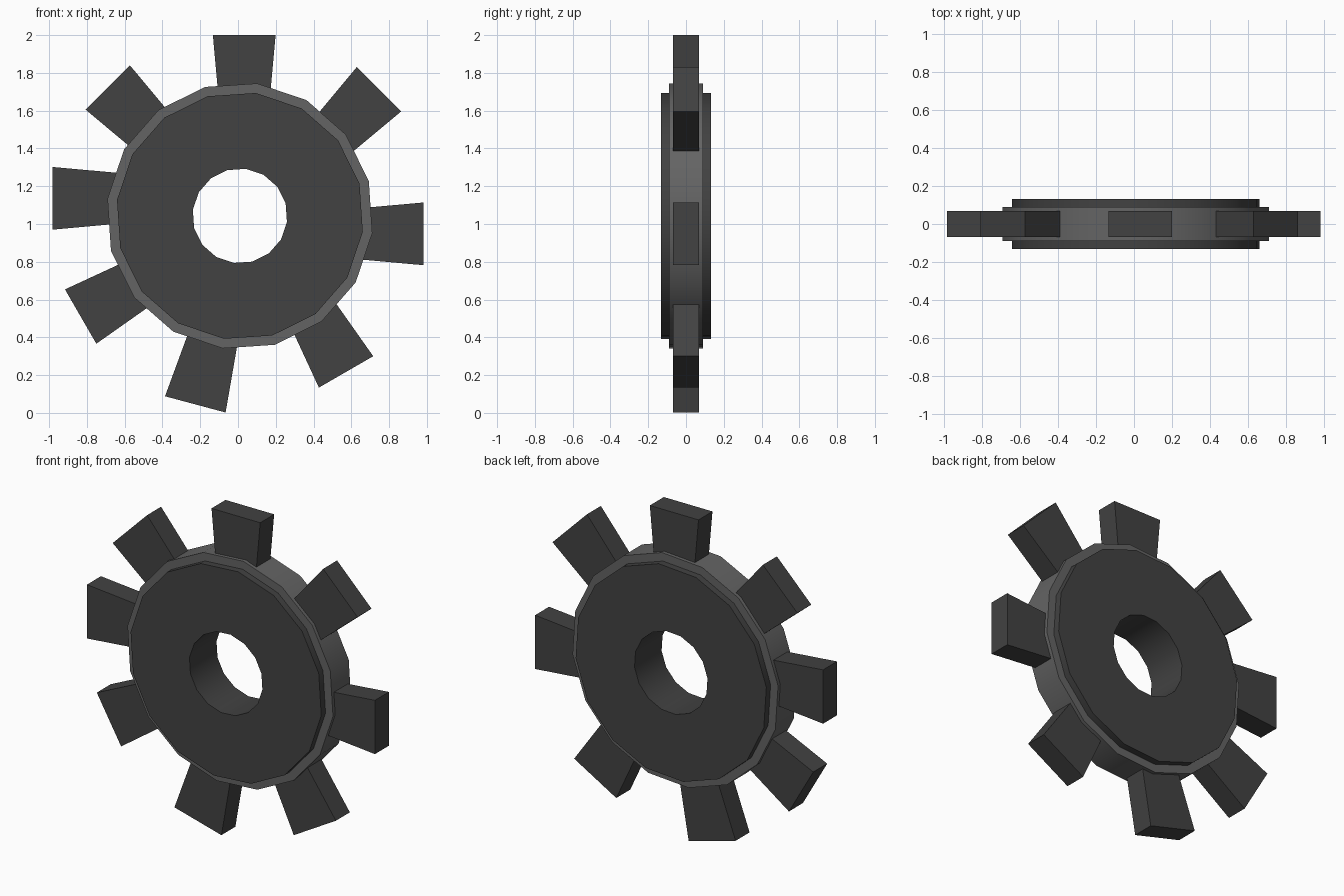
import bpy, bmesh, math

if "Cube" in bpy.data.objects:
    bpy.data.objects.remove(bpy.data.objects["Cube"])

CX, CZ = 0.01, 1.043      # hub centre
SIDES = 16
START = math.radians(82.6)


def material(name, v):
    m = bpy.data.materials.new(name)
    m.diffuse_color = (v, v, v, 1)
    m.use_nodes = True
    m.node_tree.nodes["Principled BSDF"].inputs["Base Color"].default_value = m.diffuse_color
    return m


dark = material("dark grey", 0.054)
light = material("mid grey", 0.127)


def finish(name, bm, mat, smooth):
    bmesh.ops.recalc_face_normals(bm, faces=bm.faces)
    me = bpy.data.meshes.new(name)
    bm.to_mesh(me)
    bm.free()
    ob = bpy.data.objects.new(name, me)
    bpy.context.collection.objects.link(ob)
    me.materials.append(mat)
    if smooth:
        bpy.ops.object.select_all(action='DESELECT')
        ob.select_set(True)
        bpy.context.view_layer.objects.active = ob
        bpy.ops.object.shade_smooth_by_angle(angle=math.radians(30))
    return ob


def ring(name, r_in, r_out, half, mat):
    """Flat annulus with its axis along y."""
    bm = bmesh.new()
    prof = [(r_in, -half), (r_out, -half), (r_out, half), (r_in, half)]
    loops = []
    for i in range(SIDES):
        a = START + i * math.tau / SIDES
        loops.append([bm.verts.new((CX + r * math.cos(a), y, CZ + r * math.sin(a)))
                      for r, y in prof])
    for i in range(SIDES):
        p, q = loops[i], loops[(i + 1) % SIDES]
        for k in range(4):
            n = (k + 1) % 4
            bm.faces.new((p[k], p[n], q[n], q[k]))
    return finish(name, bm, mat, smooth=True)


def tooth(name, x, z, deg):
    """Tapered block; (x, z) is the middle of its outer end."""
    d = math.radians(deg)
    ux, uz = math.cos(d), math.sin(d)
    bm = bmesh.new()
    front = []
    for depth, w in ((0, -0.166), (0, 0.166), (0.42, 0.128), (0.42, -0.128)):
        front.append(bm.verts.new((x - depth * ux - w * uz, -0.068,
                                   z - depth * uz + w * ux)))
    f = bm.faces.new(front)
    ext = bmesh.ops.extrude_face_region(bm, geom=[f], use_keep_orig=True)
    for v in ext["geom"]:
        if isinstance(v, bmesh.types.BMVert):
            v.co.y = 0.068
    return finish(name, bm, dark, smooth=False)


# Hub disc with bore, and the lighter rim around it
ring("hub_disc", 0.251, 0.656, 0.132, dark)
ring("rim", 0.58, 0.707, 0.09, light)

# Eight slightly uneven teeth: end centre and direction
TEETH = [(0.033, 2.0, 90), (0.746, 1.713, 45), (0.982, 0.948, 0),
         (0.572, 0.217, -60), (-0.226, 0.045, -105), (-0.833, 0.51, -150),
         (-0.983, 1.136, 180), (-0.69, 1.723, 135)]
for i, t in enumerate(TEETH):
    tooth(f"tooth_{i + 1}", *t)
